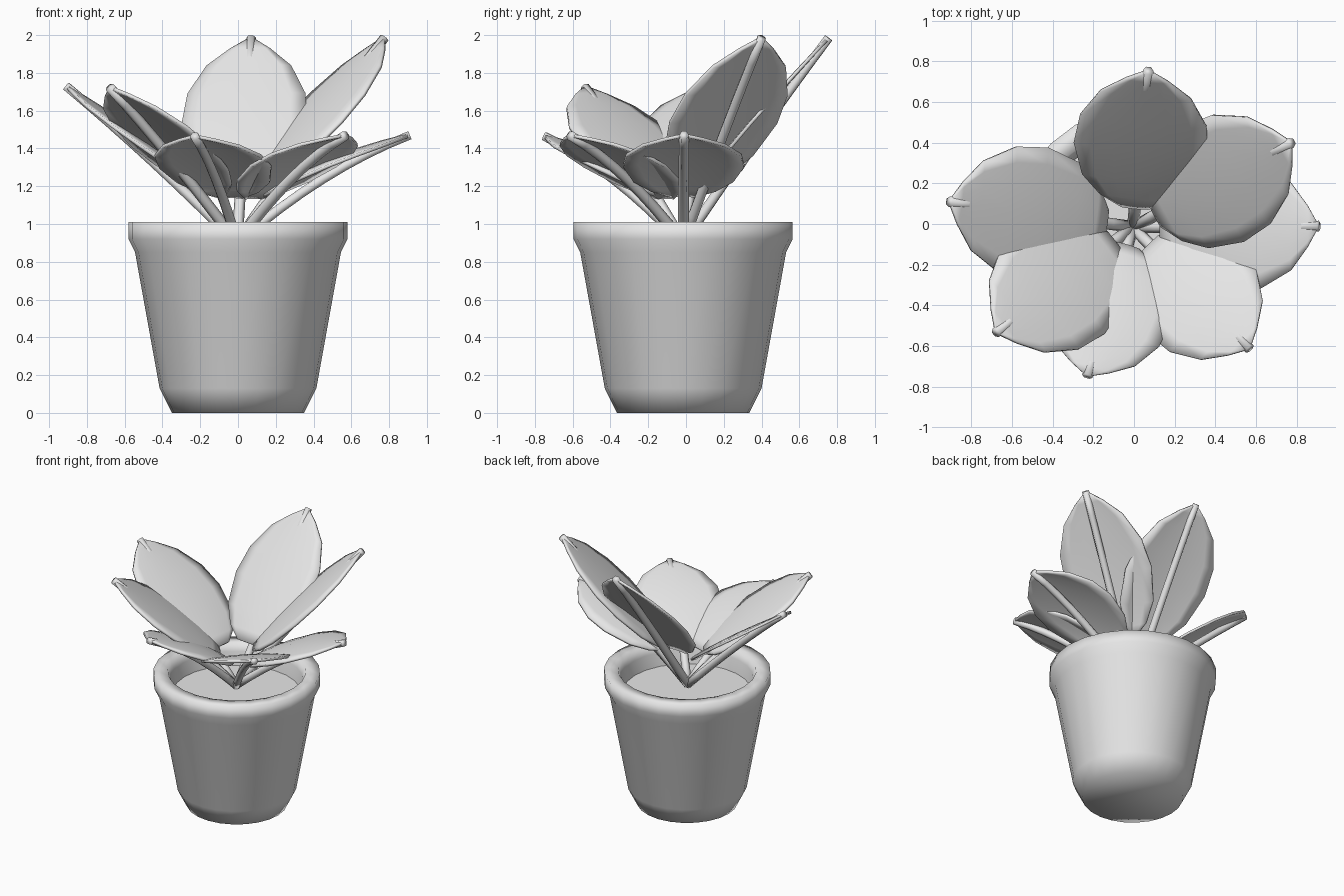
import bpy
import math
from mathutils import Vector

cube = bpy.data.objects.get("Cube")
if cube:
    bpy.data.objects.remove(cube, do_unlink=True)

# Single plain clay colour
clay = bpy.data.materials.new("plain_grey")
clay.use_nodes = True
GREY = (0.8, 0.8, 0.8, 1)
clay.diffuse_color = GREY
clay.node_tree.nodes["Principled BSDF"].inputs["Base Color"].default_value = GREY

CENTRE_Y = -0.015


def make_object(name, verts, faces, smooth=True):
    mesh = bpy.data.meshes.new(name)
    mesh.from_pydata(verts, [], faces)
    mesh.materials.append(clay)
    for poly in mesh.polygons:
        poly.use_smooth = smooth
    obj = bpy.data.objects.new(name, mesh)
    bpy.context.collection.objects.link(obj)
    return obj


def loft(rings, closed_ring=True):
    """Quads between successive rings of equal size."""
    n = len(rings[0])
    verts = [p for ring in rings for p in ring]
    faces = []
    for i in range(len(rings) - 1):
        for j in range(n if closed_ring else n - 1):
            k = (j + 1) % n
            faces.append((i * n + j, i * n + k, (i + 1) * n + k, (i + 1) * n + j))
    return verts, faces


def circle(radius, z, n):
    return [(radius * math.cos(math.tau * i / n),
             CENTRE_Y + radius * math.sin(math.tau * i / n), z) for i in range(n)]


# Pot: a turned profile from the base, over the rim and down the inside
SIDES = 24
profile = [(0.35, 0), (0.415, 0.13), (0.545, 0.85), (0.58, 0.92), (0.58, 1.01),
           (0.48, 1.01), (0.46, 0.95), (0.44, 0.82)]
verts, faces = loft([circle(r, z, SIDES) for r, z in profile])
faces.append(tuple(reversed(range(SIDES))))
make_object("pot", verts, faces)

# Soil
make_object("soil", circle(0.45, 0.85, SIDES), [tuple(range(SIDES))], smooth=False)

# Leaves
BASE = Vector((-0.005, CENTRE_Y, 0.9))
OUTLINE = [(0.22, 0.2), (0.28, 0.54), (0.38, 0.83), (0.55, 1), (0.7, 0.95),
           (0.85, 0.68), (0.94, 0.32), (0.99, 0.06)]


def frame(tip, bow, t):
    """Point, side and normal on the midrib at t."""
    ctrl = (BASE + tip) / 2 + Vector((0, 0, bow))
    point = BASE * (1 - t) ** 2 + ctrl * 2 * t * (1 - t) + tip * t * t
    tangent = ((ctrl - BASE) * (1 - t) + (tip - ctrl) * t).normalized()
    side = tangent.cross(Vector((0, 0, 1))).normalized()
    return point, side, side.cross(tangent)


def add_stem(name, tip, bow, n=6):
    rings = []
    for i in range(9):
        t = i / 8
        p, side, normal = frame(tip, bow, t)
        r = 0.03 - 0.004 * t
        rings.append([p + r * (side * math.cos(math.tau * j / n) +
                               normal * math.sin(math.tau * j / n)) for j in range(n)])
    verts, faces = loft(rings)
    last = len(verts) - n
    faces += [tuple(reversed(range(n))), tuple(range(last, last + n))]
    make_object(name, verts, faces)


def add_blade(name, tip, bow, half_width, lift, dome):
    """Blade domed above its stem, most of all near the base."""
    rows = []
    for t, w in OUTLINE:
        p, side, normal = frame(tip, bow, t)
        rise = lift * math.sin(math.pi * t ** 0.45)
        rows.append([p + side * half_width * w * s + normal * (rise - dome * w * s * s)
                     for s in (-1, -0.75, -0.4, 0, 0.4, 0.75, 1)])
    blade = make_object(name, *loft(rows, closed_ring=False))
    thick = blade.modifiers.new("thickness", 'SOLIDIFY')
    thick.thickness = 0.018
    thick.offset = 0


# name: tip position, bow, half width, lift, dome
LEAVES = {
    "back": ((0.07, 0.755, 1.985), 0.03, 0.33, 0.09, 0.02),
    "back_left": ((0.775, 0.4, 1.985), 0.03, 0.32, 0.09, 0.02),
    "left": ((0.91, -0.01, 1.47), 0.11, 0.32, 0.11, 0.03),
    "front_left": ((0.57, -0.615, 1.47), 0.11, 0.31, 0.1, 0.02),
    "front": ((-0.23, -0.75, 1.465), 0.11, 0.31, 0.11, 0.03),
    "front_right": ((-0.68, -0.535, 1.725), 0.04, 0.33, 0.1, 0.02),
    "right": ((-0.91, 0.11, 1.73), 0.04, 0.33, 0.1, 0.02),
}
for label, (tip, bow, half_width, lift, dome) in LEAVES.items():
    add_stem(label + "_stem", Vector(tip), bow)
    add_blade(label + "_leaf", Vector(tip), bow, half_width, lift, dome)
